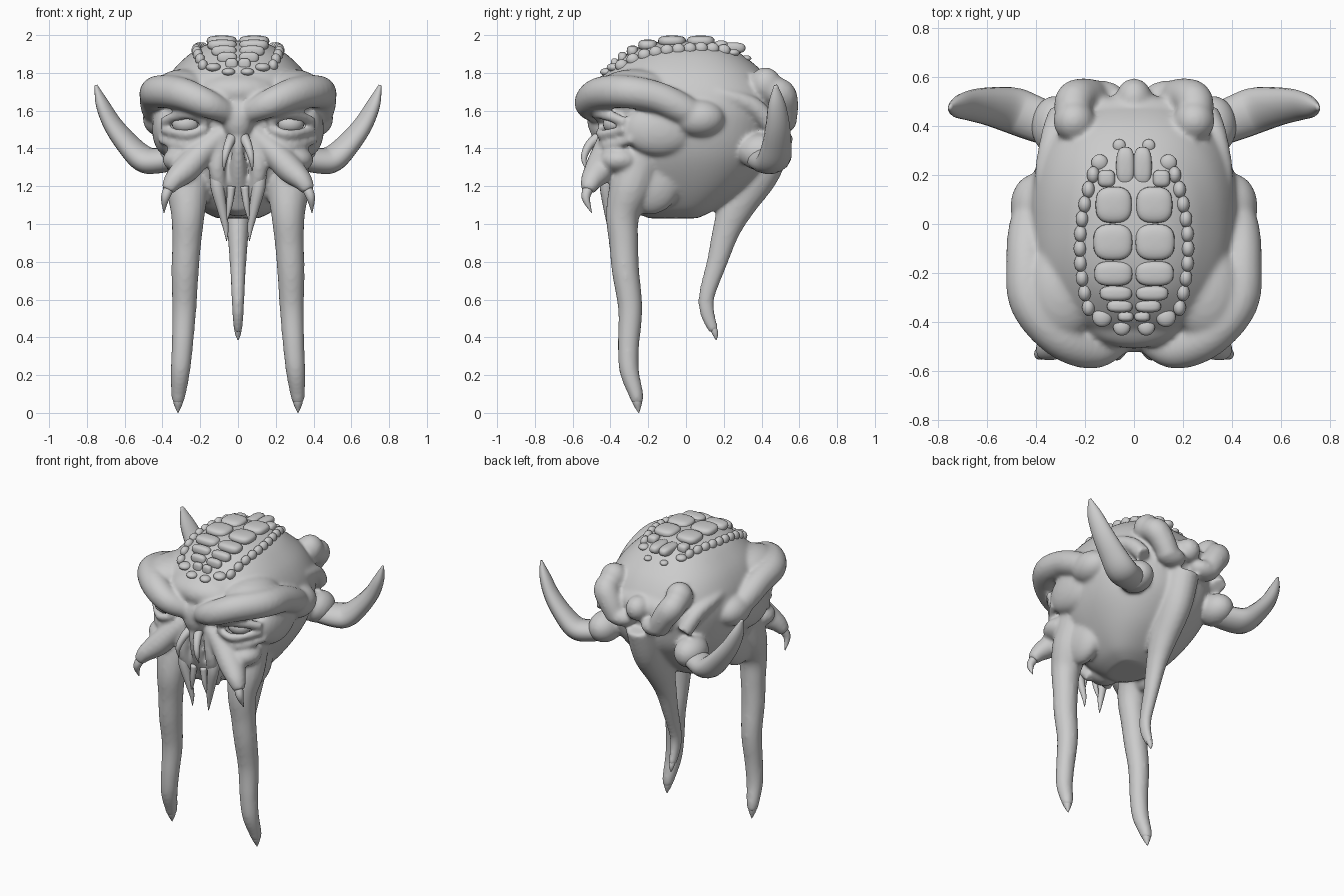
import bpy, bmesh, math
from mathutils import Vector, Matrix
from mathutils.bvhtree import BVHTree

cube = bpy.data.objects.get("Cube")
if cube:
    bpy.data.objects.remove(cube, do_unlink=True)

clay = bpy.data.materials.new("clay_grey")
clay.use_nodes = True
grey = (0.6, 0.6, 0.6, 1)
clay.diffuse_color = grey
clay.node_tree.nodes["Principled BSDF"].inputs["Base Color"].default_value = grey
SIDES = (1, -1)


def finish(bm, name):
    """Turn a bmesh into a smooth shaded object."""
    bmesh.ops.recalc_face_normals(bm, faces=bm.faces)
    for f in bm.faces:
        f.smooth = True
    mesh = bpy.data.meshes.new(name)
    bm.to_mesh(mesh)
    bm.free()
    mesh.materials.append(clay)
    ob = bpy.data.objects.new(name, mesh)
    bpy.context.scene.collection.objects.link(ob)
    return ob


def spline(rows, steps=5):
    """Smooth curve through rows of four numbers."""
    p = [Vector(r) for r in rows]
    p = [p[0]] + p + [p[-1]]
    path = []
    for a, b, c, d in zip(p, p[1:], p[2:], p[3:]):
        for k in range(steps):
            t = k / steps
            path.append(0.5 * (2 * b + (c - a) * t + (2 * a - 5 * b + 4 * c - d) * t * t
                               + (3 * b - a - 3 * c + d) * t ** 3))
    return path + [p[-1]]


def skin(bm, rings):
    """Close a stack of equally sized rings into a solid."""
    loops = [[bm.verts.new(p) for p in ring] for ring in rings]
    n = len(loops[0])
    for a, b in zip(loops, loops[1:]):
        for i in range(n):
            j = (i + 1) % n
            bm.faces.new((a[i], a[j], b[j], b[i]))
    bm.faces.new(loops[0])
    bm.faces.new(loops[-1])


def tube(bm, points, side=1, wide=1.0, sides=16):
    """Tapered tube through (x, y, z, radius) points, wider along y."""
    path = spline([(x * side, y, z, r) for x, y, z, r in points])
    v = Vector((0.05, 1, 0.1))
    rings = []
    for i, q in enumerate(path):
        t = (path[min(i + 1, len(path) - 1)] - path[max(i - 1, 0)]).to_3d().normalized()
        v = (v - t * v.dot(t)).normalized()
        u = t.cross(v)
        r = max(q[3], 0.002)
        rings.append([q.to_3d() + r * (math.cos(a) * u + wide * math.sin(a) * v)
                      for a in (math.tau * k / sides for k in range(sides))])
    skin(bm, rings)


def blob(bm, at, radii, turn=None, boxy=1.0):
    """Ellipsoid, optionally turned by a quaternion; boxy under 1 squares it off."""
    m = Matrix.Translation(at)
    if turn:
        m = m @ turn.to_matrix().to_4x4()
    made = bmesh.ops.create_uvsphere(bm, u_segments=24, v_segments=12, radius=1)
    for v in made["verts"]:
        v.co = m @ Vector([math.copysign(abs(c) ** boxy, c) * r for c, r in zip(v.co, radii)])


# Skull: stacked rings of (height, half width, front y, back y)
SKULL = [(1.03, .11, -.20, .06), (1.08, .20, -.28, .16), (1.2, .30, -.38, .32),
         (1.35, .385, -.42, .44), (1.5, .425, -.44, .48), (1.65, .425, -.48, .50),
         (1.78, .37, -.44, .43), (1.88, .28, -.34, .32), (1.935, .2, -.25, .23),
         (1.965, .12, -.14, .13), (1.972, .03, -.03, .03)]


def skull_ring(z, half, front, back, n=64):
    ring = []
    for k in range(n):
        c, s = math.cos(math.tau * k / n), math.sin(math.tau * k / n)
        e = 2 / 2.4
        y = abs(s) ** e * (back if s > 0 else front)
        ring.append(Vector((math.copysign(abs(c) ** e * half, c), y, z)))
    return ring


bm = bmesh.new()
skin(bm, [skull_ring(*row) for row in spline(SKULL)])
skull_tree = BVHTree.FromBMesh(bm)

# Forehead, bridge of the nose, septum, jaw and rear shelf
blob(bm, (0, -.34, 1.7), (.24, .17, .11))
blob(bm, (0, -.45, 1.56), (.085, .075, .12))
tube(bm, [(0, -.45, 1.5, .045), (0, -.47, 1.41, .032), (0, -.42, 1.28, .045), (0, -.3, 1.1, .07)])
blob(bm, (0, -.27, 1.1), (.09, .09, .06))
blob(bm, (0, .4, 1.63), (.27, .13, .1))
blob(bm, (0, .51, 1.63), (.075, .085, .08))

# Rear leg, flowing out of the back of the skull
tube(bm, [(0, .44, 1.5, .11), (0, .385, 1.3, .1), (0, .28, 1.12, .082), (0, .215, .97, .06),
          (0, .165, .8, .045), (0, .11, .62, .035), (0, .115, .52, .031), (0, .15, .43, .022)],
     wide=1.25)

for s in SIDES:
    # Front legs with a flare into the skull
    tube(bm, [(.25, -.22, 1.4, .12), (.265, -.29, 1.2, .115), (.265, -.335, 1.05, .09),
              (.272, -.33, .9, .078), (.28, -.32, .75, .073), (.285, -.295, .55, .065),
              (.295, -.305, .35, .057), (.305, -.3, .22, .052), (.315, -.265, .1, .04),
              (.318, -.257, .05, .03)], s)
    blob(bm, (.255 * s, -.19, 1.22), (.085, .16, .17))
    # Brow ridge sweeping back into a side lobe, filled towards the crown
    tube(bm, [(.04, -.46, 1.58, .055), (.16, -.515, 1.635, .076), (.3, -.46, 1.69, .087),
              (.42, -.32, 1.7, .088), (.438, -.15, 1.67, .084), (.43, 0, 1.6, .078),
              (.4, .12, 1.54, .05)], s)
    blob(bm, (.29 * s, -.27, 1.72), (.15, .2, .1))
    blob(bm, (.405 * s, .07, 1.56), (.1, .135, .1))
    blob(bm, (.375 * s, -.14, 1.5), (.08, .19, .14))
    # Eyelids and the folds beneath them
    for fold in ([(.16, -.44, 1.54, .026), (.27, -.455, 1.585, .032), (.4, -.32, 1.54, .026)],
                 [(.16, -.44, 1.51, .022), (.27, -.445, 1.475, .027), (.4, -.32, 1.5, .022)],
                 [(.17, -.43, 1.46, .024), (.29, -.415, 1.415, .032), (.41, -.28, 1.45, .024)]):
        tube(bm, fold, s)
    # Cheek lobe, nostril wing and lip fold
    tube(bm, [(.08, -.41, 1.48, .045), (.17, -.42, 1.4, .065), (.27, -.455, 1.295, .074),
              (.34, -.5, 1.23, .055), (.375, -.52, 1.175, .035)], s, 1.1)
    blob(bm, (.3 * s, -.35, 1.34), (.1, .11, .07))
    tube(bm, [(.08, -.42, 1.46, .04), (.11, -.43, 1.3, .046), (.09, -.39, 1.17, .038),
              (.07, -.33, 1.08, .035)], s)
    # Hooked rear knobs and the smaller ones below
    blob(bm, (.245 * s, .42, 1.74), (.085, .085, .09))
    blob(bm, (.2 * s, .385, 1.72), (.055, .05, .07))
    tube(bm, [(.25, .42, 1.72, .07), (.245, .5, 1.69, .08), (.2, .52, 1.62, .075),
              (.15, .52, 1.53, .065)], s)
    blob(bm, (.13 * s, .51, 1.54), (.1, .075, .06))
    # Tusk socket and temple ridge
    blob(bm, (.32 * s, .4, 1.38), (.1, .125, .1))
    tube(bm, [(.36, .05, 1.7, .03), (.365, .2, 1.68, .04), (.33, .36, 1.62, .05),
              (.3, .45, 1.52, .05)], s)

head = finish(bm, "head_with_legs")
fuse = head.modifiers.new("fuse", "REMESH")
fuse.mode = "VOXEL"
fuse.voxel_size = 0.011
fuse.use_smooth_shade = True
soften = head.modifiers.new("soften", "SMOOTH")
soften.factor = 0.5
soften.iterations = 14

# Crown: paired plates of (x, y, half width, half length), and a beaded rim
PLATES = [(.035, .235, .038, .08), (.083, .078, .074, .074), (.086, -.074, .08, .074),
          (.084, -.202, .078, .051), (.074, -.283, .066, .031), (.058, -.336, .052, .025),
          (.034, -.378, .032, .02), (.112, .185, .036, .036)]
plates, beads = bmesh.new(), bmesh.new()


def on_crown(bm, x, y, radii, boxy=1.0):
    at, normal, _, _ = skull_tree.ray_cast(Vector((x, y, 3)), Vector((0, 0, -1)))
    blob(bm, at, radii, normal.to_track_quat("Z", "Y"), boxy)


for s in SIDES:
    for x, y, w, l in PLATES:
        on_crown(plates, x * s, y, (w, l, .03), .72)
    for k in range(10):
        y = .2 - k * .06
        on_crown(beads, s * (.22 - .6 * (y + .1) ** 2), y, (.026, .035, .032))
    for x, y, r in ((.14, .25, .034), (.06, .32, .026), (.13, -.38, .04), (.05, -.42, .035)):
        on_crown(beads, x * s, y, (r, r, r * .6))
finish(plates, "crown_plates")
finish(beads, "crown_beads")

# Paired parts: name, width factor, path
PAIRED = [
    ("rear_tusk", 1.4, [(.28, .38, 1.36, .06), (.42, .435, 1.335, .067), (.5, .465, 1.345, .068),
                        (.585, .48, 1.425, .058), (.665, .485, 1.53, .047),
                        (.72, .48, 1.64, .033), (.752, .475, 1.735, .007)]),
    ("long_fang", 1, [(.115, -.41, 1.3, .035), (.11, -.42, 1.2, .036), (.085, -.41, 1.08, .026),
                      (.065, -.4, .98, .015), (.06, -.4, .91, .002)]),
    ("short_fang", 1, [(.035, -.42, 1.2, .022), (.045, -.42, 1.1, .016), (.06, -.41, 1.01, .002)]),
    ("nose_barb", 1, [(.025, -.45, 1.47, .03), (.05, -.51, 1.42, .024), (.07, -.54, 1.35, .016),
                      (.075, -.525, 1.28, .002)]),
    ("cheek_claw", 1, [(.36, -.51, 1.2, .028), (.385, -.53, 1.14, .023), (.392, -.5, 1.06, .002)]),
    ("front_leg_claw", 1, [(.316, -.262, .09, .028), (.317, -.257, .05, .024), (.318, -.25, 0, .002)]),
]
for name, wide, path in PAIRED:
    for s, label in zip(SIDES, ("left", "right")):
        part = bmesh.new()
        tube(part, path, s, wide)
        finish(part, name + "_" + label)

# Rear leg claw and the eyes
claw = bmesh.new()
tube(claw, [(0, .14, .46, .019), (0, .155, .42, .016), (0, .16, .385, .002)])
finish(claw, "rear_leg_claw")
for s, label in zip(SIDES, ("left", "right")):
    eye = bmesh.new()
    blob(eye, (.275 * s, -.375, 1.53), (.075, .065, .055))
    finish(eye, "eye_" + label)
